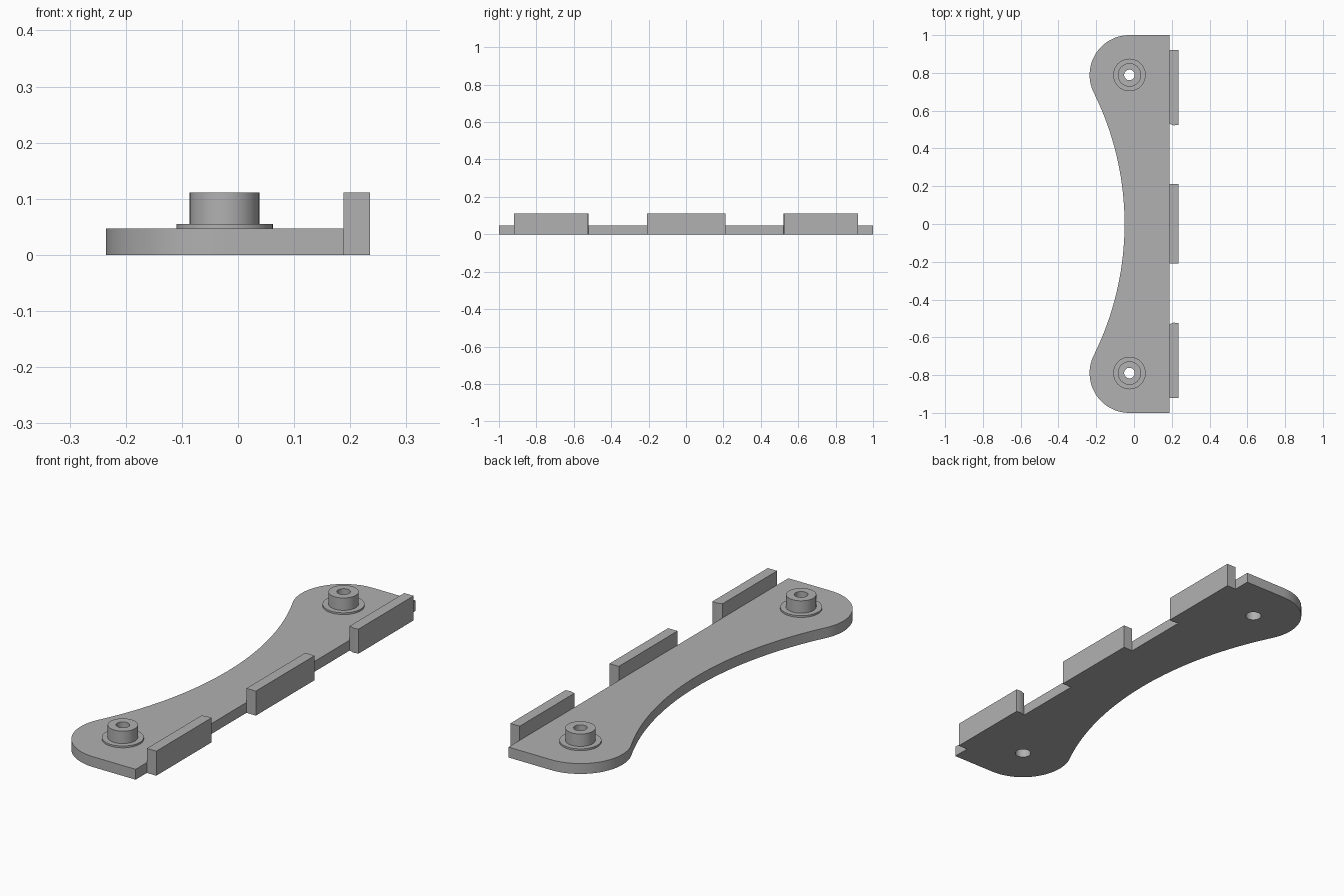
import bpy, bmesh, math
from mathutils import Vector

cube = bpy.data.objects.get("Cube")
if cube:
    bpy.data.objects.remove(cube, do_unlink=True)

grey = bpy.data.materials.new("plain grey")
grey.use_nodes = True
color = (0.44, 0.44, 0.44, 1)
grey.diffuse_color = color
grey.node_tree.nodes["Principled BSDF"].inputs["Base Color"].default_value = color

THICK, TOP = 0.047, 0.111          # plate thickness, overall height
EDGE, OUTER = 0.188, 0.235         # straight plate edge, outside of tabs
CX, CY, R_END = -0.024, 0.789, 0.211
WAIST = -0.05
# Radius of the waist arc that meets both rounded ends tangentially
GAP = CX - WAIST
R_WAIST = (CY**2 + GAP**2 - R_END**2) / (2 * (R_END - GAP))


def finish(bm, name):
    bmesh.ops.recalc_face_normals(bm, faces=bm.faces)
    mesh = bpy.data.meshes.new(name)
    bm.to_mesh(mesh)
    bm.free()
    obj = bpy.data.objects.new(name, mesh)
    bpy.context.collection.objects.link(obj)
    mesh.materials.append(grey)
    bpy.ops.object.select_all(action='DESELECT')
    obj.select_set(True)
    bpy.context.view_layer.objects.active = obj
    bpy.ops.object.shade_smooth_by_angle(angle=math.radians(30))
    return obj


def arc(cx, cy, r, start, end, n):
    return [(cx + r * math.cos(start + (end - start) * i / n),
             cy + r * math.sin(start + (end - start) * i / n)) for i in range(n + 1)]


def extruded(name, loops, height):
    """Fill an outline (with optional holes) and raise it from the ground."""
    bm = bmesh.new()
    edges = []
    for loop in loops:
        vs = [bm.verts.new((x, y, 0)) for x, y in loop]
        edges += [bm.edges.new((a, b)) for a, b in zip(vs, vs[1:] + vs[:1])]
    bmesh.ops.triangle_fill(bm, edges=edges, use_beauty=True)
    geo = bmesh.ops.extrude_face_region(bm, geom=bm.faces[:], use_keep_orig=True)
    verts = [g for g in geo["geom"] if isinstance(g, bmesh.types.BMVert)]
    bmesh.ops.translate(bm, verts=verts, vec=Vector((0, 0, height)))
    return finish(bm, name)


def revolved(name, profile, x, y, n=48):
    """Spin a closed radius/height profile into a ring-shaped part."""
    bm = bmesh.new()
    rings = [[bm.verts.new((px, py, z)) for px, py in arc(x, y, r, 0, math.tau, n)[:-1]]
             for r, z in profile]
    for a, b in zip(rings, rings[1:] + rings[:1]):
        for i in range(n):
            j = (i + 1) % n
            bm.faces.new((a[i], a[j], b[j], b[i]))
    return finish(bm, name)


# Plate: square corners on one side, rounded ends and a hollow waist on the other
tilt = math.atan2(CY, CX - (WAIST - R_WAIST))
outline = [(EDGE, -1), (EDGE, 1)]
outline += arc(CX, CY, R_END, math.pi / 2, math.pi + tilt, 32)
outline += arc(WAIST - R_WAIST, 0, R_WAIST, tilt, -tilt, 40)[1:-1]
outline += arc(CX, -CY, R_END, math.pi - tilt, math.pi * 1.5, 32)
holes = [arc(CX, s * CY, 0.034, 0, math.tau, 48)[:-1] for s in (1, -1)]
extruded("plate", [outline] + holes, THICK)

# Flanged bosses around the screw holes
boss = [(0.028, THICK), (0.086, THICK), (0.086, 0.055),
        (0.062, 0.055), (0.062, TOP), (0.028, TOP)]
for side, s in (("front", -1), ("back", 1)):
    revolved(side + "_boss", boss, CX, s * CY)

# Upright tabs along the straight edge; the end tabs have slightly pointed inner ends
extruded("middle_tab", [[(EDGE, -0.208), (OUTER, -0.208), (OUTER, 0.212), (EDGE, 0.212)]], TOP)
MID = (EDGE + OUTER) / 2
for side, s in (("front", -1), ("back", 1)):
    shape = [(EDGE, 0.92), (EDGE, 0.53), (MID, 0.522), (OUTER, 0.525), (OUTER, 0.92)]
    extruded(side + "_tab", [[(x, s * y) for x, y in shape]], TOP)
